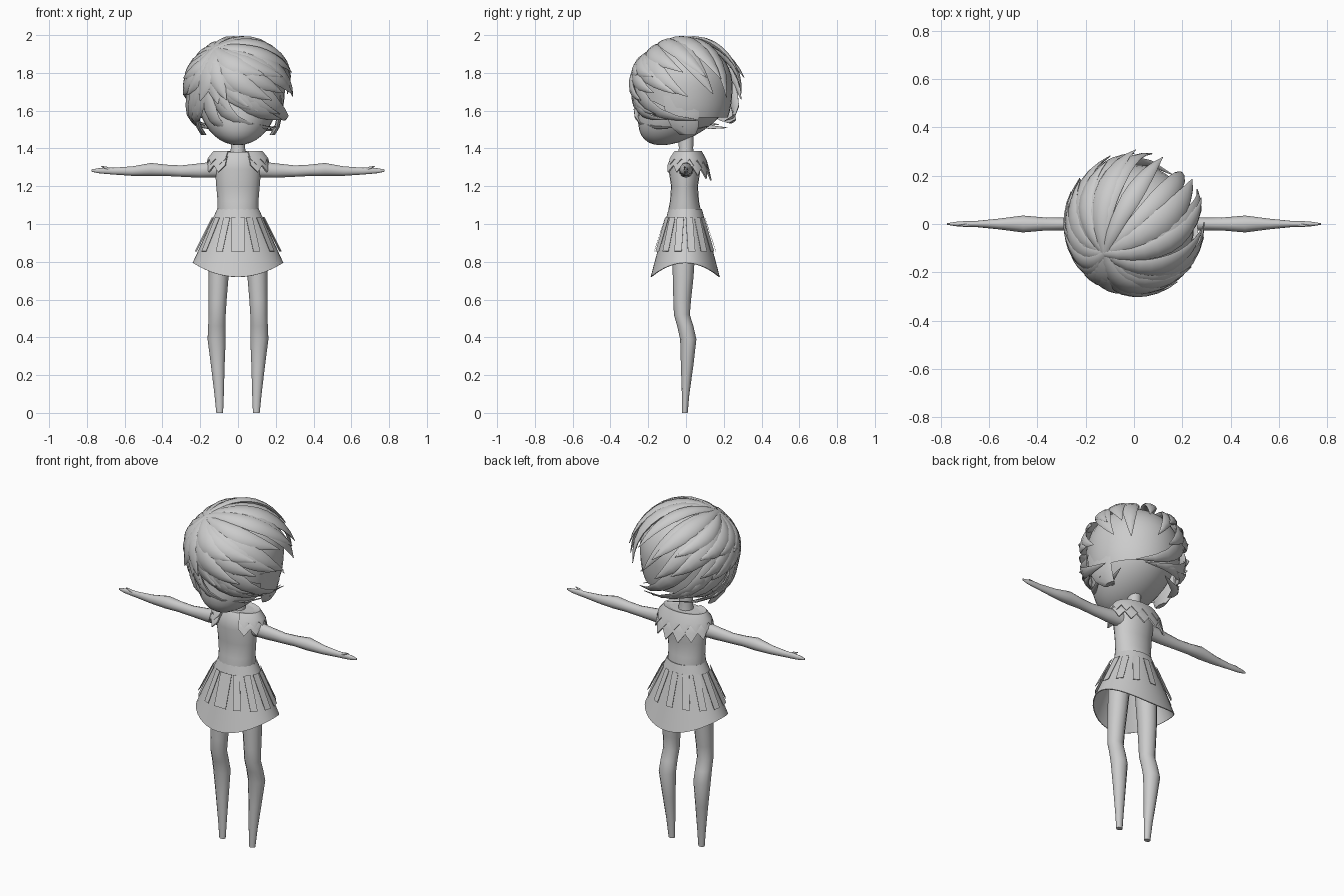
import bpy, math, random
from mathutils import Vector as V

if "Cube" in bpy.data.objects:
    bpy.data.objects.remove(bpy.data.objects["Cube"])
random.seed(4)
pi = math.pi
grey = bpy.data.materials.new("plain grey")
grey.diffuse_color = (0.6, 0.6, 0.6, 1)
grey.use_nodes = True
grey.node_tree.nodes["Principled BSDF"].inputs["Base Color"].default_value = grey.diffuse_color


def make(name, verts, faces, mirror=False, thick=0, angle=50):
    me = bpy.data.meshes.new(name)
    me.from_pydata([tuple(v) for v in verts], [], faces)
    me.materials.append(grey)
    ob = bpy.data.objects.new(name, me)
    bpy.context.collection.objects.link(ob)
    bpy.ops.object.select_all(action='DESELECT')
    ob.select_set(True)
    bpy.context.view_layer.objects.active = ob
    bpy.ops.object.mode_set(mode='EDIT')
    bpy.ops.mesh.select_all(action='SELECT')
    bpy.ops.mesh.normals_make_consistent(inside=False)
    bpy.ops.object.mode_set(mode='OBJECT')
    if mirror:
        ob.modifiers.new("mirror", 'MIRROR')
    if thick:
        m = ob.modifiers.new("thickness", 'SOLIDIFY')
        m.thickness = thick
        bpy.ops.object.modifier_apply(modifier=m.name)
    bpy.ops.object.shade_smooth_by_angle(angle=math.radians(angle))
    return ob


def loft(sections, n=12):
    """Rings of (centre, u axis, v axis), joined and capped."""
    verts, faces = [], []
    for c, u, v in sections:
        for j in range(n):
            a = 2 * pi * j / n
            verts.append(V(c) + V(u) * math.cos(a) + V(v) * math.sin(a))
    for i in range(len(sections) - 1):
        for j in range(n):
            k = (j + 1) % n
            faces.append((i*n + j, i*n + k, i*n + n + k, i*n + n + j))
    faces.append(tuple(range(n)))
    faces.append(tuple(range(len(verts) - n, len(verts))))
    return verts, faces


def grid(rows, closed):
    """Skin equal-length rows of points."""
    n = len(rows[0])
    verts = [p for r in rows for p in r]
    faces = []
    for i in range(len(rows) - 1):
        for j in range(n if closed else n - 1):
            k = (j + 1) % n
            faces.append((i*n + j, i*n + k, i*n + n + k, i*n + n + j))
    return verts, faces


def ring(z, rx, ry, y=0.0):
    return ((0, y, z), (rx, 0, 0), (0, ry, 0))


# torso and neck
make("torso", *loft([ring(*r) for r in [
    (1.04, .105, .085, -.008), (1.08, .11, .085, -.008), (1.12, .108, .077, -.008),
    (1.20, .115, .071, -.008), (1.29, .122, .085, -.008), (1.35, .117, .078, -.005),
    (1.38, .10, .062, 0)]], 20))
make("neck", *loft([ring(1.36, .045, .045), ring(1.40, .038, .038), ring(1.52, .04, .042)], 12))

# arms with hand and thumb
arm = [(.09, .04, 1.29, .045), (.2, .03, 1.283, .038), (.3, .026, 1.28, .03),
       (.38, .028, 1.284, .03), (.46, .035, 1.288, .035), (.56, .022, 1.28, .025),
       (.66, .012, 1.28, .018), (.70, .012, 1.282, .017), (.74, .009, 1.282, .013),
       (.775, .003, 1.283, .006)]
make("arms", *loft([((x, 0, z), (0, y, 0), (0, 0, h)) for x, y, z, h in arm], 12), mirror=True)
make("thumbs", *loft([((.68, -.003, 1.288), (0, .008, 0), (0, 0, .009)),
                      ((.70, -.006, 1.298), (0, .006, 0), (-.004, 0, .006)),
                      ((.725, -.007, 1.306), (0, .002, 0), (0, 0, .002))], 8), mirror=True)

# legs
leg = [(1.0, .075, -.01, .06, .06), (.85, .095, -.012, .058, .06), (.72, .103, -.015, .053, .055),
       (.60, .108, -.02, .048, .047), (.52, .11, -.022, .045, .042), (.46, .112, -.004, .046, .043),
       (.39, .113, .012, .048, .043), (.25, .107, .006, .036, .033), (.1, .10, -.002, .025, .02),
       (0, .097, -.006, .018, .015)]
make("legs", *loft([((x, y, z), (a, 0, 0), (0, b, 0)) for z, x, y, a, b in leg], 12), mirror=True)

# skirt with a hem that dips at front and back
rows = []
for i in range(9):
    t = i / 8
    row = []
    for j in range(40):
        a = 2 * pi * j / 40
        drop = .285 + .075 * math.sin(a) ** 2
        row.append((math.cos(a) * (.11 + .13 * t), -.004 + math.sin(a) * (.088 + .095 * t),
                    1.08 - drop * t))
    rows.append(row)
make("skirt", *grid(rows, True), thick=.005)

# hanging skirt panels
verts, faces = [], []
for i in range(14):
    a = -pi/2 + 2 * pi * i / 14
    side = V((-math.sin(a), math.cos(a), 0)) * (.038 if i == 0 else .02)
    top = V((.138 * math.cos(a), -.006 + .105 * math.sin(a), 1.035))
    low = V((.23 * math.cos(a), -.006 + .163 * math.sin(a), .855))
    b = len(verts)
    verts += [top - side * .95, top + side * .95, low + side, low - side]
    faces.append((b, b + 1, b + 2, b + 3))
make("skirt_panels", verts, faces, thick=.002)


# feathered shoulder collar: two zigzag layers, open at the front
def collar(name, profile, tip, count):
    rows = [[] for _ in range(len(profile) + 1)]
    for j in range(count * 2 + 1):
        a = math.radians(-66 + 312 * j / (count * 2))
        back = max(0, math.sin(a))
        rx, ry, z = profile[-1]
        d = tip if j % 2 else .004
        for row, (px, py, pz) in zip(rows, profile + [(rx + d * .25, ry + d * .4, z - d)]):
            row.append((px * math.cos(a), .008 + py * math.sin(a), pz - back * .4 * (1.385 - pz)))
    make(name, *grid(rows, False), thick=.008, angle=35)


collar("collar_upper", [(.09, .045, 1.38), (.13, .075, 1.387), (.16, .102, 1.35)], .035, 13)
collar("collar_lower", [(.12, .07, 1.37), (.152, .10, 1.345), (.166, .115, 1.315)], .04, 12)

# head: sphere sheared forward towards the chin
bpy.ops.mesh.primitive_uv_sphere_add(segments=32, ring_count=20, radius=1)
head = bpy.context.object
head.name = "head"
head.data.materials.append(grey)
for v in head.data.vertices:
    u = max(0, -v.co.z)
    v.co = (v.co.x * .215, v.co.y * .24 - .13 * u ** 1.5, 1.685 + v.co.z * .268)
bpy.ops.object.shade_smooth_by_angle(angle=1.0)

# hair shell: ellipsoid that falls nearly straight below its equator
CZ, RX, RY, RZ = 1.735, .262, .268, .243


def direction(phi, z):
    c = (z - CZ) / RZ
    s = math.sqrt(max(.05, 1 - c * c))
    return V((s * math.cos(phi), s * math.sin(phi), c)).normalized()


def surface(d, k=1.0):
    f = 1.0
    if d.z < 0:
        f = max(.2, math.sqrt(1 - d.z ** 2)) ** -.7
    return V((d.x * RX * f * k, -.008 + d.y * RY * f * k, CZ + d.z * RZ * (1 + (k - 1) * max(0, d.z))))


def hairline(phi):
    front = max(0, -math.sin(phi))
    return 1.535 + .085 * min(1, front * 1.5)


rows = []
for i in range(15):
    row = []
    for j in range(36):
        p = 2 * pi * j / 36
        th = .02 + (math.acos((hairline(p) + .03 - CZ) / RZ) - .02) * i / 14
        row.append(surface(V((math.sin(th) * math.cos(p), math.sin(th) * math.sin(p), math.cos(th))), .95))
    rows.append(row)
make("hair_cap", *grid(rows, True))

# hair locks sweep out of an off-centre whorl
WHORL = V((-.46, -.42, .79)).normalized()


def lock(phi, z, width, thick, lift, flare):
    end = direction(phi, z)
    bow = -.32 * math.cos(phi + math.radians(20))
    perp = WHORL.cross(end).normalized()
    path = []
    for i in range(11):
        t = i / 10
        d = WHORL.slerp(end, t) + perp * bow * math.sin(pi * t)
        d.normalize()
        path.append((t, d, surface(d, lift + flare * t ** 3)))
    secs = []
    for i, (t, d, p) in enumerate(path):
        tan = (path[min(i + 1, 10)][2] - path[max(i - 1, 0)][2]).normalized()
        side = tan.cross(d).normalized()
        w = min(1, .3 + 1.3 * t) * max(.03, 1 - t ** 3.5)
        secs.append((p, side * width * w, side.cross(tan) * thick * max(.1, w)))
    return loft(secs, 8)


def lock_layer(name, count, start, span, z, width, lift, thick=.017):
    verts, faces = [], []
    for i in range(count):
        p = math.radians(start + span * (i + random.uniform(-.25, .25)) / count)
        zz = (hairline(p) if z is None else z) + random.uniform(-.03, .02)
        open_side = .5 + .5 * math.cos(p - math.radians(60))   # right and back flare most
        flare = .05 + .10 * open_side + random.uniform(-.02, .03)
        vs, fs = lock(p, zz, width * random.uniform(.85, 1.2), thick,
                      lift + random.uniform(-.012, .012), flare)
        b = len(verts)
        verts += vs
        faces += [tuple(k + b for k in f) for f in fs]
    make(name, verts, faces, angle=60)


lock_layer("hair_lower_locks", 22, 0, 360, None, .056, .985)
lock_layer("hair_middle_locks", 17, 8, 360, 1.68, .055, 1.01, .02)
lock_layer("hair_upper_locks", 11, -55, 270, 1.79, .055, 1.02, .02)

# side locks in front of the ears
make("hair_side_locks", *loft([
    ((.225, -.03, 1.68), (.012, 0, 0), (0, .09, 0)),
    ((.222, -.02, 1.58), (.014, 0, 0), (0, .09, 0)),
    ((.205, -.005, 1.51), (.014, 0, 0), (0, .07, 0)),
    ((.18, .01, 1.47), (.015, 0, 0), (0, .04, 0))], 8), mirror=True)
